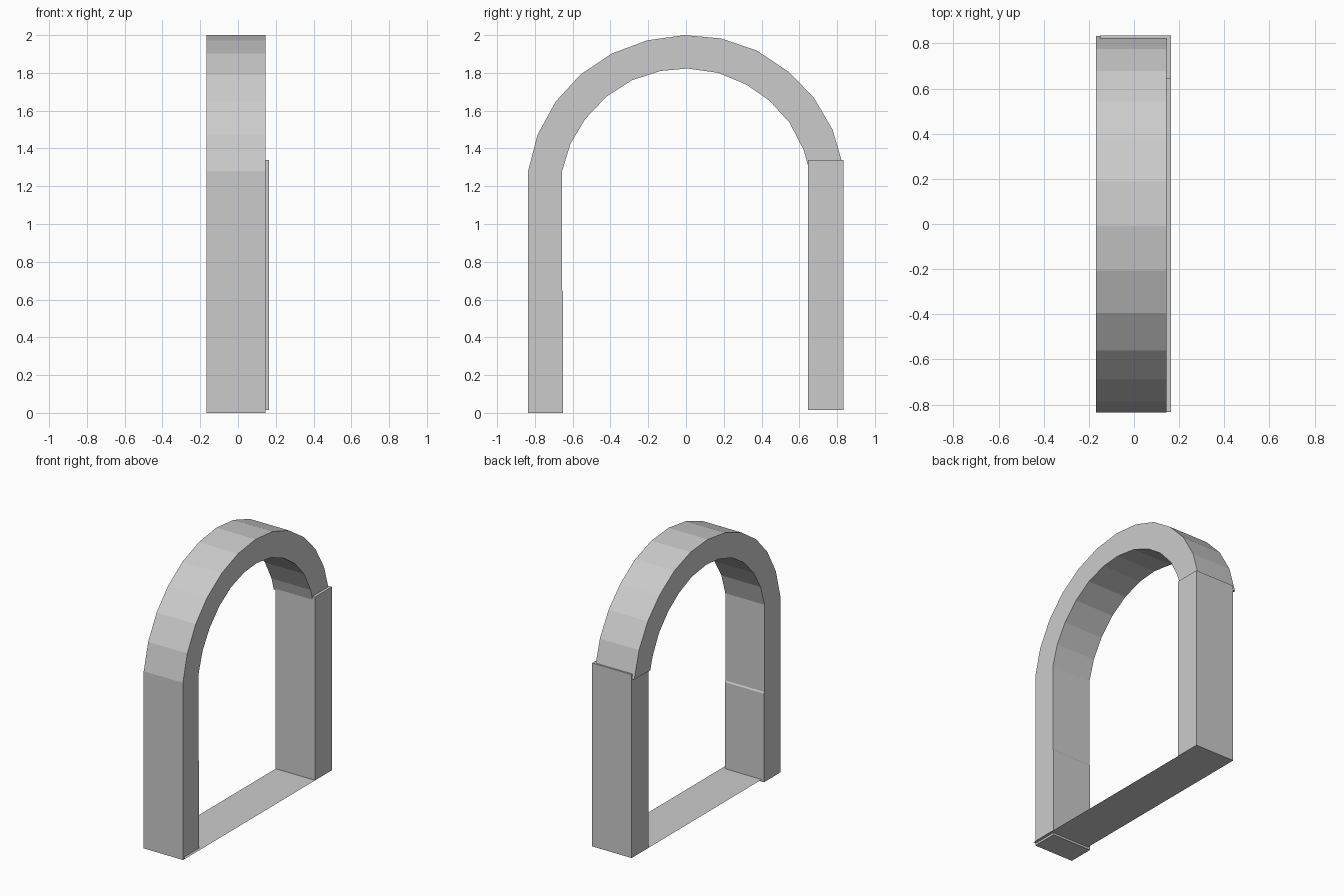
import bpy
import bmesh

cube = bpy.data.objects.get("Cube")
if cube:
    bpy.data.objects.remove(cube, do_unlink=True)

grey = bpy.data.materials.new("light grey")
grey.use_nodes = True
colour = (0.6, 0.6, 0.6, 1)
grey.diffuse_color = colour
grey.node_tree.nodes["Principled BSDF"].inputs["Base Color"].default_value = colour


def finish(name, bm):
    mesh = bpy.data.meshes.new(name)
    bm.to_mesh(mesh)
    bm.free()
    mesh.materials.append(grey)
    obj = bpy.data.objects.new(name, mesh)
    bpy.context.collection.objects.link(obj)
    return obj


def band(name, outer, inner, x0, x1):
    """Solid strip between two matching (y, z) paths, extruded along x."""
    bm = bmesh.new()
    rings = [[bm.verts.new(p) for p in ((x0, *o), (x1, *o), (x1, *i), (x0, *i))]
             for o, i in zip(outer, inner)]
    for a, b in zip(rings, rings[1:]):
        for k in range(4):
            n = (k + 1) % 4
            bm.faces.new((a[k], a[n], b[n], b[k]))
    bm.faces.new(rings[0])
    bm.faces.new(rings[-1])
    bmesh.ops.recalc_face_normals(bm, faces=bm.faces)
    return finish(name, bm)


# Faceted arch
arch_outer = [(-.836, 1.28), (-.786, 1.473), (-.69, 1.648), (-.56, 1.79),
              (-.394, 1.902), (-.207, 1.972), (-.008, 2), (.188, 1.982),
              (.375, 1.918), (.542, 1.807), (.677, 1.669), (.776, 1.5), (.832, 1.308)]
arch_inner = [(-.656, 1.28), (-.611, 1.426), (-.532, 1.558), (-.42, 1.675),
              (-.288, 1.76), (-.137, 1.81), (.008, 1.823), (.172, 1.8),
              (.32, 1.738), (.442, 1.653), (.548, 1.537), (.622, 1.394), (.648, 1.304)]
band("arch", arch_outer, arch_inner, -.168, .145)

# Front leg, very slightly thicker in its lower half
band("front_leg", [(-.836, 0), (-.836, .64), (-.836, .65), (-.836, 1.28)],
     [(-.65, 0), (-.65, .64), (-.656, .65), (-.656, 1.28)], -.168, .145)

# Back leg, shifted sideways from the arch
band("back_leg", [(.835, .015), (.835, 1.34)], [(.645, .015), (.645, 1.34)], -.15, .165)

# Thin floor sheet joining the legs
bm = bmesh.new()
bm.faces.new([bm.verts.new(p) for p in ((-.15, -.832, .015), (.165, -.832, .015),
                                        (.165, .645, .015), (-.15, .645, .015))])
finish("floor_sheet", bm)
